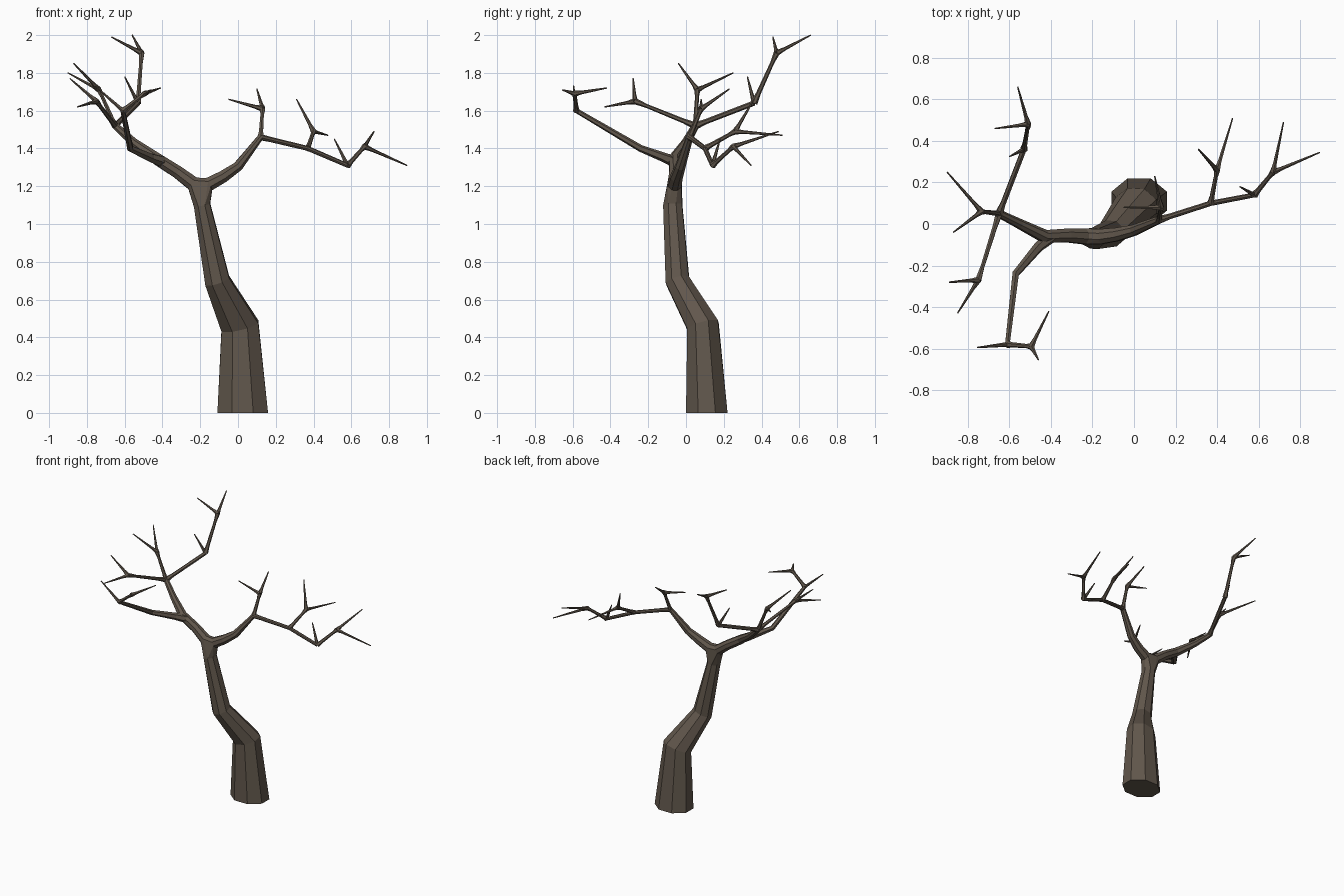
import bpy, bmesh, math
from mathutils import Vector

if "Cube" in bpy.data.objects:
    bpy.data.objects.remove(bpy.data.objects["Cube"])

bark = bpy.data.materials.new("bark")
bark.diffuse_color = (0.12, 0.095, 0.072, 1)
bark.use_nodes = True
bark.node_tree.nodes["Principled BSDF"].inputs["Base Color"].default_value = bark.diffuse_color


def finish(bm, name):
    bmesh.ops.recalc_face_normals(bm, faces=bm.faces)
    mesh = bpy.data.meshes.new(name)
    bm.to_mesh(mesh)
    bm.free()
    mesh.materials.append(bark)
    ob = bpy.data.objects.new(name, mesh)
    bpy.context.collection.objects.link(ob)


def rings_along(path, sides, start=None):
    """Mitred cross-sections along a path of (x, y, z, radius[, radius_y])."""
    pts = [Vector(p[:3]) for p in path]
    side, rings = Vector((1, 0, 0)), []
    for i, p in enumerate(path):
        a = (pts[i] - pts[i - 1]).normalized() if i else Vector()
        b = (pts[i + 1] - pts[i]).normalized() if i < len(pts) - 1 else Vector()
        t = (a + b).normalized()
        if i == 0 and start:
            t = Vector(start)
        if i == 0 and abs(t.x) > 0.8:
            side = Vector((0, 1, 0))
        side = (side - t * side.dot(t)).normalized()
        up = t.cross(side)
        rx, ry = p[3], p[-1]
        k = 1 / math.cos(math.pi / sides)
        rings.append([pts[i] + k * (side * rx * math.cos(w) + up * ry * math.sin(w))
                      for w in (2 * math.pi * (j + 0.5) / sides for j in range(sides))])
    return rings


def tube(name, path, sides=8, start=None):
    bm = bmesh.new()
    coords = rings_along(path, sides, start)
    rings = [[bm.verts.new(c) for c in r] for r in coords]
    for lo, hi in zip(rings, rings[1:]):
        for j in range(sides):
            k = (j + 1) % sides
            bm.faces.new((lo[j], lo[k], hi[k], hi[j]))
    bm.faces.new(rings[0][::-1])
    bm.faces.new(rings[-1])
    finish(bm, name)
    return coords


def twig(name, a, b, r0=0.016, r1=0.003):
    """Twig that flares at its root and tapers to a thin tip."""
    a, b = Vector(a), Vector(b)
    root = a.lerp(b, min(0.3, 0.045 / (b - a).length))
    tube(name, [(*a, r0), (*root, 0.0085), (*b, r1)], 6)


def spray(name, a, node, tips):
    """Stem ending in a small fork."""
    a, n = Vector(a), Vector(node)
    s, e = a.lerp(n, 0.2), a.lerp(n, 0.8)
    tube(name + "_stem", [(*a, 0.016), (*s, 0.011), (*e, 0.009), (*n, 0.014)], 6)
    for i, tip in enumerate(tips):
        twig(f"{name}_tip_{i + 1}", node, tip, 0.014)


# Trunk
trunk = tube("trunk", [
    (0.025, 0.11, 0, 0.134, 0.11), (0.01, 0.09, 0.46, 0.1, 0.084),
    (-0.11, -0.045, 0.70, 0.066, 0.063), (-0.19, -0.07, 1.10, 0.043, 0.05)],
    start=(0, 0, 1))

# Main limbs
split_left = (-0.43, -0.06, 1.345)
left = tube("left_limb", [
    (-0.24, -0.06, 1.215, 0.037), (-0.32, -0.055, 1.275, 0.033),
    (*split_left, 0.031), (-0.55, 0.0, 1.43, 0.023), (-0.65, 0.05, 1.52, 0.018)])
right = tube("right_limb", [
    (-0.155, -0.06, 1.21, 0.036), (-0.08, -0.05, 1.25, 0.032),
    (0.0, -0.03, 1.305, 0.026), (0.12, 0.02, 1.46, 0.018),
    (0.17, 0.036, 1.448, 0.013), (0.37, 0.10, 1.40, 0.012),
    (0.58, 0.14, 1.31, 0.011)])
tube("front_limb", [
    (-0.40, -0.06, 1.33, 0.028), (-0.46, -0.11, 1.35, 0.022),
    (-0.57, -0.24, 1.40, 0.016), (-0.61, -0.58, 1.60, 0.011)], 6)

# Fork joining trunk and limbs
bm = bmesh.new()
for c in trunk[-1] + left[0] + right[0]:
    bm.verts.new(c)
hull = bmesh.ops.convex_hull(bm, input=bm.verts)
loose = [v for v in bm.verts if not v.link_faces]
bmesh.ops.delete(bm, geom=loose, context='VERTS')
finish(bm, "fork")

# Forked sprays: root, node, tips
SPRAYS = {
    "right_upper": ((0.12, 0.02, 1.46), (0.13, 0.08, 1.61),
                    [(-0.05, 0.08, 1.66), (0.10, 0.23, 1.715)]),
    "right_back": ((0.37, 0.10, 1.40), (0.40, 0.26, 1.49),
                   [(0.31, 0.36, 1.66), (0.475, 0.51, 1.47)]),
    "right_end": ((0.58, 0.14, 1.31), (0.67, 0.25, 1.41),
                  [(0.895, 0.345, 1.31), (0.72, 0.49, 1.49)]),
    "left_upper": ((-0.65, 0.05, 1.52), (-0.735, 0.06, 1.71),
                   [(-0.90, 0.25, 1.80), (-0.87, -0.04, 1.85)]),
    "left_front": ((-0.65, 0.05, 1.52), (-0.75, -0.27, 1.65),
                   [(-0.89, -0.28, 1.77), (-0.85, -0.43, 1.62)]),
    "left_top": ((-0.53, 0.36, 1.64), (-0.51, 0.48, 1.905),
                 [(-0.67, 0.46, 1.99), (-0.56, 0.66, 2.0)]),
    "front_end": ((-0.61, -0.58, 1.60), (-0.495, -0.59, 1.69),
                  [(-0.41, -0.42, 1.72), (-0.46, -0.655, 1.71)]),
}
for name, (a, node, tips) in SPRAYS.items():
    spray(name, a, node, tips)

# Back branch and single twigs
tube("back_branch", [(-0.65, 0.05, 1.52, 0.018), (-0.63, 0.10, 1.54, 0.012),
                     (-0.53, 0.36, 1.64, 0.012)], 6)
twig("back_twig", (-0.53, 0.36, 1.64), (-0.60, 0.325, 1.78), 0.011)
twig("right_twig", (0.58, 0.14, 1.31), (0.51, 0.18, 1.45), 0.011)
twig("front_twig", (-0.61, -0.58, 1.60), (-0.755, -0.595, 1.73), 0.011)
